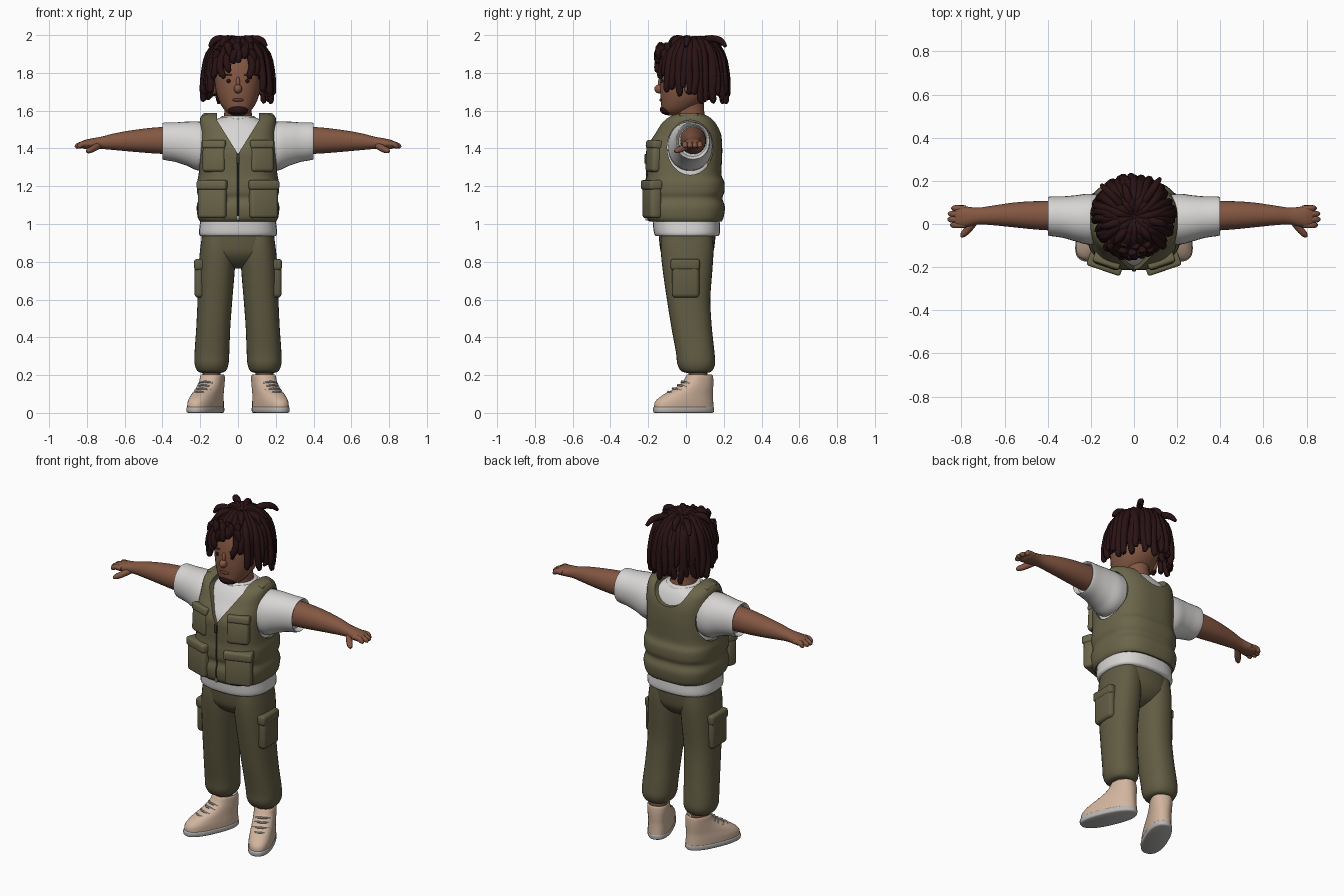
import bpy, bmesh, math, random
from mathutils import Vector, Matrix

if "Cube" in bpy.data.objects:
    bpy.data.objects.remove(bpy.data.objects["Cube"])

random.seed(4)


def colour(name, r, g, b):
    m = bpy.data.materials.new(name)
    m.diffuse_color = (r, g, b, 1)
    m.use_nodes = True
    m.node_tree.nodes["Principled BSDF"].inputs["Base Color"].default_value = m.diffuse_color
    return m


SKIN = colour("brown skin", .23, .095, .055)
LIP = colour("dark skin", .13, .045, .03)
HAIR = colour("dark hair", .022, .006, .007)
VEST = colour("olive vest", .145, .13, .068)
PANTS = colour("olive trousers", .12, .107, .056)
SHIRT = colour("white cotton", .68, .67, .66)
SHOE = colour("beige leather", .64, .46, .34)
SOLE = colour("grey rubber", .48, .47, .46)
DARK = colour("dark metal", .04, .037, .025)


# ---------- helpers ----------
def finish(name, bm, mat, angle=50):
    bmesh.ops.recalc_face_normals(bm, faces=bm.faces)
    me = bpy.data.meshes.new(name)
    bm.to_mesh(me)
    bm.free()
    ob = bpy.data.objects.new(name, me)
    bpy.context.collection.objects.link(ob)
    me.materials.append(mat)
    shade(ob, angle)
    return ob


def shade(ob, angle=50):
    bpy.ops.object.select_all(action='DESELECT')
    ob.select_set(True)
    bpy.context.view_layer.objects.active = ob
    bpy.ops.object.shade_smooth_by_angle(angle=math.radians(angle))


def spline(rows, n=4):
    """Smooth rows of numbers through their control values."""
    out = []
    for i in range(len(rows) - 1):
        a, b, c, d = rows[max(i - 1, 0)], rows[i], rows[i + 1], rows[min(i + 2, len(rows) - 1)]
        for k in range(n):
            t = k / n
            out.append([q + .5 * t * (r - p + t * (2*p - 5*q + 4*r - s + t * (3*(q - r) + s - p)))
                        for p, q, r, s in zip(a, b, c, d)])
    return out + [list(rows[-1])]


def skin_rings(bm, rings):
    vs = [[bm.verts.new(p) for p in ring] for ring in rings]
    n = len(vs[0])
    for a, b in zip(vs, vs[1:]):
        for i in range(n):
            bm.faces.new((a[i], a[(i + 1) % n], b[(i + 1) % n], b[i]))
    bm.faces.new(vs[0])
    bm.faces.new(vs[-1])


def loft(name, rows, mat, axis='z', seg=32, p=2.3, n=4, place=None):
    """Rows are x, y, z and two radii across the axis."""
    bm, rings = bmesh.new(), []
    for x, y, z, ra, rb in spline(rows, n):
        ring = []
        for i in range(seg):
            t = 2 * math.pi * i / seg
            c, s = math.cos(t), math.sin(t)
            u = max(ra, .002) * math.copysign(abs(c) ** (2 / p), c)
            v = max(rb, .002) * math.copysign(abs(s) ** (2 / p), s)
            ring.append(Vector((x + u, y + v, z) if axis == 'z' else (x, y + u, z + v)))
        rings.append(ring)
    skin_rings(bm, rings)
    if place:
        bm.transform(place)
    return finish(name, bm, mat)


def tube(bm, rows, seg=8, n=4):
    """Rows are x, y, z and radius."""
    rows = spline(rows, n)
    pts = [Vector(r[:3]) for r in rows]
    u, rings = Vector((.31, .2, .93)), []
    for i, r in enumerate(rows):
        t = (pts[min(i + 1, len(pts) - 1)] - pts[max(i - 1, 0)]).normalized()
        u = (u - t * u.dot(t)).normalized()
        v = t.cross(u)
        rings.append([pts[i] + r[3] * (u * math.cos(a) + v * math.sin(a))
                      for a in (2 * math.pi * k / seg for k in range(seg))])
    skin_rings(bm, rings)


def ball(name, loc, radii, mat):
    bm = bmesh.new()
    bmesh.ops.create_uvsphere(bm, u_segments=20, v_segments=12, radius=1)
    bm.transform(Matrix.Translation(loc) @ Matrix.Diagonal((*radii, 1)))
    return finish(name, bm, mat)


def box(name, loc, size, mat, turn=0, tilt=0, bevel=.018):
    bm = bmesh.new()
    bmesh.ops.create_cube(bm, size=1)
    bm.transform(Matrix.Diagonal((*size, 1)))
    bmesh.ops.bevel(bm, geom=bm.edges[:], offset=bevel, segments=3, profile=.5, affect='EDGES')
    bm.transform(Matrix.Translation(loc) @ Matrix.Rotation(math.radians(turn), 4, 'Z')
                 @ Matrix.Rotation(math.radians(tilt), 4, 'X'))
    return finish(name, bm, mat)


def cut(ob, cutter):
    m = ob.modifiers.new("cut", 'BOOLEAN')
    m.object, m.operation, m.solver = cutter, 'DIFFERENCE', 'EXACT'
    bpy.context.view_layer.objects.active = ob
    bpy.ops.object.modifier_apply(modifier="cut")
    bpy.data.objects.remove(cutter)


def prism(name, outline, y0, y1):
    bm = bmesh.new()
    skin_rings(bm, [[Vector((x, y, z)) for x, z in outline] for y in (y0, y1)])
    return finish(name, bm, VEST)


# ---------- head ----------
loft("head", [(0, -.06, 1.575, .03, .035), (0, -.05, 1.6, .068, .075), (0, -.02, 1.65, .1, .113),
              (0, 0, 1.71, .118, .137), (0, .008, 1.78, .124, .142), (0, .02, 1.85, .122, .14),
              (0, .03, 1.92, .1, .115), (0, .03, 1.96, .04, .05)], SKIN, p=2.2)
loft("neck", [(0, .035, 1.47, .085, .085), (0, .025, 1.55, .076, .08), (0, .015, 1.61, .072, .08),
              (0, .01, 1.68, .075, .085)], SKIN, p=2)
ball("nose", (0, -.14, 1.715), (.022, .028, .024), SKIN)
ball("nose_bridge", (0, -.131, 1.745), (.012, .018, .035), SKIN)
ball("lips", (0, -.131, 1.657), (.03, .01, .009), LIP)
ball("goatee", (0, -.09, 1.606), (.057, .048, .031), HAIR)
for s in (1, -1):
    ball("ear", (s * .126, .02, 1.725), (.018, .03, .04), SKIN)
    ball("eye", (s * .05, -.128, 1.757), (.011, .007, .01), HAIR)
    ball("eyebrow", (s * .052, -.127, 1.79), (.024, .006, .005), LIP)

# ---------- hair: scalp cap and hanging locks ----------
ball("hair_cap", (0, .045, 1.835), (.148, .152, .135), HAIR)
bm = bmesh.new()
for count, reach, lift, top in ((34, 1, 0, 1.955), (26, .93, .06, 1.968), (15, .78, .15, 1.978)):
    for i in range(count):
        a = 2 * math.pi * (i + random.uniform(-.3, .3)) / count
        d = abs((a + math.pi) % (2 * math.pi) - math.pi)      # angle away from the face
        tip = 1.885 if d < .3 else 1.80 if d < .75 else 1.71 if d < 1.6 else 1.675
        tip = min(tip + lift + random.uniform(-.025, .025), 1.9)
        f = reach * random.uniform(.95, 1.04)
        rows = []
        for q, z, r in ((.12, top - .02, .016), (.5, top, .02), (.86, top - .06, .021),
                        (1, max(tip + .045, tip * .5 + .93), .02), (1.02, tip, .017),
                        (1.02, tip - .012, .007)):
            b = a + random.uniform(-.06, .06)
            rows.append((.178 * q * f * math.sin(b), .034 - .182 * q * f * math.cos(b), z, r))
        tube(bm, rows, n=3)
# raised locks at the crown
for x, y in ((-.1, -.03), (-.06, -.08), (.05, -.07), (.1, -.02), (-.03, .1), (.08, .12), (-.1, .1)):
    tube(bm, [(x * .3, .03 + y * .3, 1.95, .016), (x * .8, .03 + y * .8, 1.98, .019),
              (x * 1.25, .03 + y * 1.25, 1.972, .018), (x * 1.5, .03 + y * 1.5, 1.94, .009)])
finish("hair_locks", bm, HAIR)

# ---------- shirt ----------
loft("shirt_body", [(0, .005, .937, .2, .165), (0, .005, .955, .207, .175), (0, 0, 1.03, .2, .178),
                    (0, -.01, 1.2, .195, .185), (0, -.01, 1.38, .19, .183), (0, .01, 1.47, .182, .155),
                    (0, .018, 1.53, .16, .123), (0, .022, 1.565, .09, .09)], SHIRT, p=2.6)
loft("shirt_collar", [(0, .022, 1.54, .1, .102), (0, .022, 1.565, .093, .097),
                      (0, .022, 1.572, .08, .085)], SHIRT, p=2)

# ---------- vest with neckline and armholes ----------
rows = [(0, 0, 1.012, .2, .188), (0, -.004, 1.035, .213, .203), (0, -.004, 1.09, .219, .21),
        (0, -.005, 1.135, .209, .198), (0, -.004, 1.17, .217, .207), (0, -.004, 1.22, .217, .207),
        (0, -.01, 1.26, .209, .198), (0, -.01, 1.33, .206, .2), (0, -.008, 1.4, .204, .2),
        (0, .01, 1.48, .203, .175), (0, .015, 1.54, .203, .146), (0, .018, 1.572, .195, .105),
        (0, .02, 1.588, .175, .05)]
vest = loft("vest", rows, VEST, p=2.8, seg=48)
cut(vest, prism("front_neck_cutter", [(0, 1.37), (.112, 1.55), (.112, 1.7), (-.112, 1.7), (-.112, 1.55)],
                -.5, .021))
cut(vest, prism("back_neck_cutter", [(.118 * math.cos(t), 1.6 + .13 * math.sin(t)) for t in
                                     (2 * math.pi * k / 32 for k in range(32))], .019, .5))
for s in (1, -1):
    cut(vest, loft("armhole_cutter", [(s * .163, .022, 1.405, .122, .145), (s * .5, .022, 1.405, .122, .145)],
                   VEST, axis='x', p=2, n=1))
shade(vest, 35)

# zip follows the front of the vest
loft("zip", [(0, y - rb, z, .005, .004) for x, y, z, ra, rb in rows[:8]], DARK, seg=8)
box("zip_pull", (0, -.212, 1.345), (.018, .016, .05), DARK, bevel=.004)
box("zip_end", (0, -.208, 1.03), (.012, .012, .025), SOLE, bevel=.003)

for s in (1, -1):
    # vest pockets and flaps
    box("lower_pocket", (s * .133, -.181, 1.118), (.155, .062, .175), VEST, turn=s * 19)
    box("lower_pocket_flap", (s * .133, -.183, 1.207), (.165, .07, .05), VEST, turn=s * 19, bevel=.012)
    box("chest_pocket", (s * .125, -.172, 1.345), (.125, .052, .14), VEST, turn=s * 19, tilt=-3)
    box("chest_pocket_flap", (s * .124, -.168, 1.42), (.13, .056, .045), VEST, turn=s * 19, tilt=-8, bevel=.012)
    box("shoulder_tab", (s * .155, .015, 1.572), (.07, .1, .03), VEST, bevel=.012)

    # sleeves
    loft("sleeve", [(s * x, y, z, a, b) for x, y, z, a, b in
         ((.1, .022, 1.42, .1, .11), (.2, .022, 1.412, .118, .13), (.27, .026, 1.425, .107, .117),
          (.33, .032, 1.433, .096, .105), (.39, .036, 1.438, .091, .099), (.398, .036, 1.438, .084, .092),
          (.375, .036, 1.438, .074, .08))], SHIRT, axis='x', p=2.1)

    # arms and hands
    loft("arm", [(s * x, y, z, a, b) for x, y, z, a, b in
         ((.33, .037, 1.443, .07, .075), (.45, .04, 1.442, .066, .068), (.55, .042, 1.44, .058, .058),
          (.65, .04, 1.436, .046, .045), (.72, .037, 1.43, .039, .033), (.77, .034, 1.425, .046, .029),
          (.81, .034, 1.421, .05, .024), (.83, .034, 1.42, .045, .015))], SKIN, axis='x', p=2.1)
    bm = bmesh.new()
    for k, tip in enumerate((.85, .862, .86, .845)):
        y = .073 - .026 * (3 - k) if tip else 0
        tube(bm, [(s * .78, y, 1.424, .014), (s * .82, y, 1.424, .015), (s * (tip - .012), y, 1.413, .014),
                  (s * tip, y, 1.405, .006)])
    tube(bm, [(s * .735, .018, 1.418, .018), (s * .765, -.02, 1.4, .018), (s * .79, -.047, 1.388, .015),
              (s * .8, -.06, 1.383, .006)])
    finish("fingers", bm, SKIN)

    # trouser legs and cargo pockets
    loft("trouser_leg", [(s * x, y, z, a, b) for x, y, z, a, b in
         ((.103, .005, .95, .085, .135), (.107, .006, .87, .093, .14), (.113, .008, .76, .096, .132),
          (.122, .014, .6, .092, .115), (.131, .03, .45, .09, .107), (.138, .049, .32, .092, .102),
          (.14, .054, .26, .09, .1), (.14, .056, .222, .075, .082), (.14, .058, .212, .05, .055))],
         PANTS, p=2.3)
    box("cargo_pocket", (s * .203, -.002, .705), (.055, .145, .19), PANTS, bevel=.02)
    box("cargo_flap", (s * .2, -.004, .785), (.066, .155, .06), PANTS, bevel=.016)
    loft("ankle", [(s * .14, .065, .14, .048, .05), (s * .14, .063, .25, .048, .05)], SKIN, p=2)

    # shoes turned outward around the heel
    place = (Matrix.Translation((s * .14, .06, 0)) @ Matrix.Rotation(math.radians(s * 24), 4, 'Z')
             @ Matrix.Translation((0, -.06, 0)))
    loft("shoe_sole", [(0, -.02, 0, .062, .162), (0, -.02, .006, .069, .17), (0, -.02, .026, .07, .171),
                       (0, -.02, .032, .064, .165)], SOLE, p=2.4, place=place)
    loft("shoe", [(0, -.018, .022, .067, .168), (0, -.016, .06, .067, .163), (0, .005, .095, .064, .14),
                  (0, .04, .13, .062, .106), (0, .064, .165, .061, .082), (0, .072, .195, .06, .071),
                  (0, .072, .202, .054, .064), (0, .07, .185, .046, .054)], SHOE, p=2.4, place=place)
    bm = bmesh.new()
    for y, z in ((-.103, .106), (-.076, .124), (-.046, .142), (-.025, .16)):
        tube(bm, [(-.046, y + .022, z - .006, .005), (0, y - .004, z + .006, .006),
                  (.046, y + .022, z - .006, .005)], seg=6)
    bm.transform(place)
    finish("shoe_laces", bm, SOLE)

# ---------- hips ----------
loft("trouser_hips", [(0, .01, .765, .035, .04), (0, .008, .79, .11, .095), (0, .006, .84, .182, .135),
                      (0, .006, .9, .194, .147), (0, .006, .97, .19, .152)], PANTS, p=2.4)
